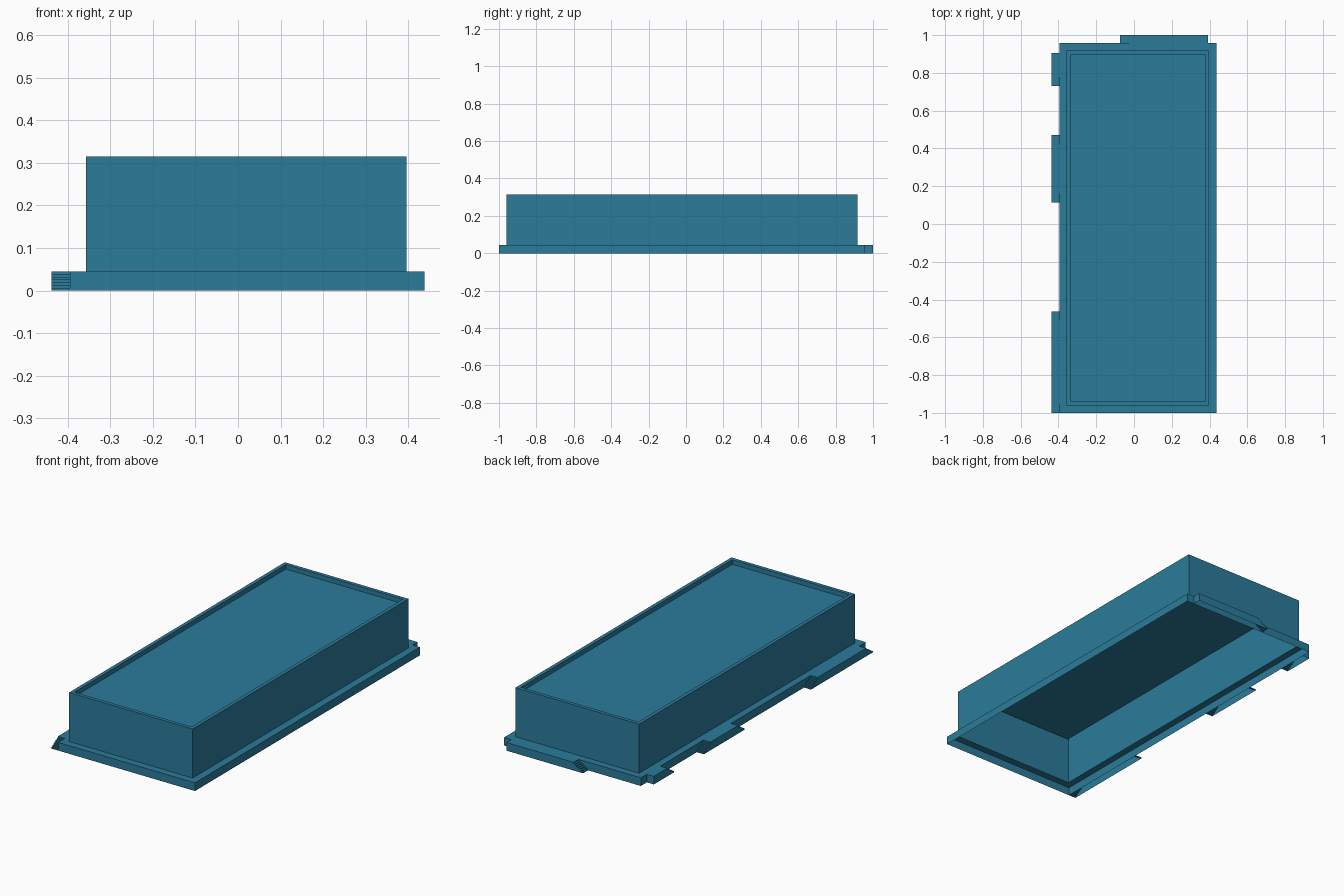
import bpy, bmesh

if "Cube" in bpy.data.objects:
    bpy.data.objects.remove(bpy.data.objects["Cube"])

H = 0.045            # height of the flange and its tabs
W = 0.043            # how far a tab sticks out
RAMP, STEPS = 0.058, 7

mat = bpy.data.materials.new("teal")
mat.diffuse_color = (0.025, 0.2, 0.33, 1)
mat.use_nodes = True
mat.node_tree.nodes["Principled BSDF"].inputs["Base Color"].default_value = mat.diffuse_color


def make_object(name, bm):
    mesh = bpy.data.meshes.new(name)
    bm.to_mesh(mesh)
    bm.free()
    mesh.materials.append(mat)
    obj = bpy.data.objects.new(name, mesh)
    bpy.context.collection.objects.link(obj)
    return obj


def loft_rectangles(name, rings):
    """Open-bottomed shell through (x0, x1, y0, y1, z) rings, capped at the last."""
    bm = bmesh.new()
    loops = []
    for x0, x1, y0, y1, z in rings:
        loops.append([bm.verts.new((x, y, z))
                      for x, y in ((x0, y0), (x1, y0), (x1, y1), (x0, y1))])
    for a, b in zip(loops, loops[1:]):
        for i in range(4):
            j = (i + 1) % 4
            bm.faces.new((a[i], a[j], b[j], b[i]))
    bm.faces.new(loops[-1])
    return make_object(name, bm)


def stairs(t, direction):
    """Side profile of a small flight of steps, going up from t."""
    pts = []
    for i in range(STEPS):
        s = t + direction * RAMP * i / (STEPS - 1)
        pts += [(s, H * i / STEPS), (s, H * (i + 1) / STEPS)]
    return pts


def tab(name, t0, t1, place, ramp_start=True, ramp_end=True):
    """Hollow tab along the flange, with stepped or square ends."""
    start = stairs(t0, 1) if ramp_start else [(t0, 0), (t0, H)]
    end = stairs(t1, -1)[::-1] if ramp_end else [(t1, H), (t1, 0)]
    profile = start + end
    bm = bmesh.new()
    inner = [bm.verts.new(place(t, 0, z)) for t, z in profile]
    outer = [bm.verts.new(place(t, W, z)) for t, z in profile]
    for i in range(len(profile) - 1):
        bm.faces.new((inner[i], inner[i + 1], outer[i + 1], outer[i]))
    bm.faces.new(outer)
    return make_object(name, bm)


def on_left(t, w, z):
    return (-0.395 - w, t, z)


def on_back(t, w, z):
    return (t, 0.957 + w, z)


# Hollow tray: skirt, ledge, box walls, rim and recessed top panel
loft_rectangles("tray_shell", [
    (-0.395, 0.438, -1.0, 0.957, 0),
    (-0.395, 0.438, -1.0, 0.957, H),
    (-0.357, 0.396, -0.96, 0.918, H),
    (-0.357, 0.396, -0.96, 0.918, 0.315),
    (-0.337, 0.376, -0.94, 0.898, 0.315),
    (-0.337, 0.376, -0.94, 0.898, 0.29),
])

# Tabs on the left and back edges
tab("left_tab_front", -1.0, -0.462, on_left)
tab("left_tab_middle", 0.115, 0.47, on_left)
tab("left_tab_back", 0.73, 0.905, on_left, ramp_end=False)
tab("back_tab", -0.073, 0.393, on_back, ramp_end=False)
